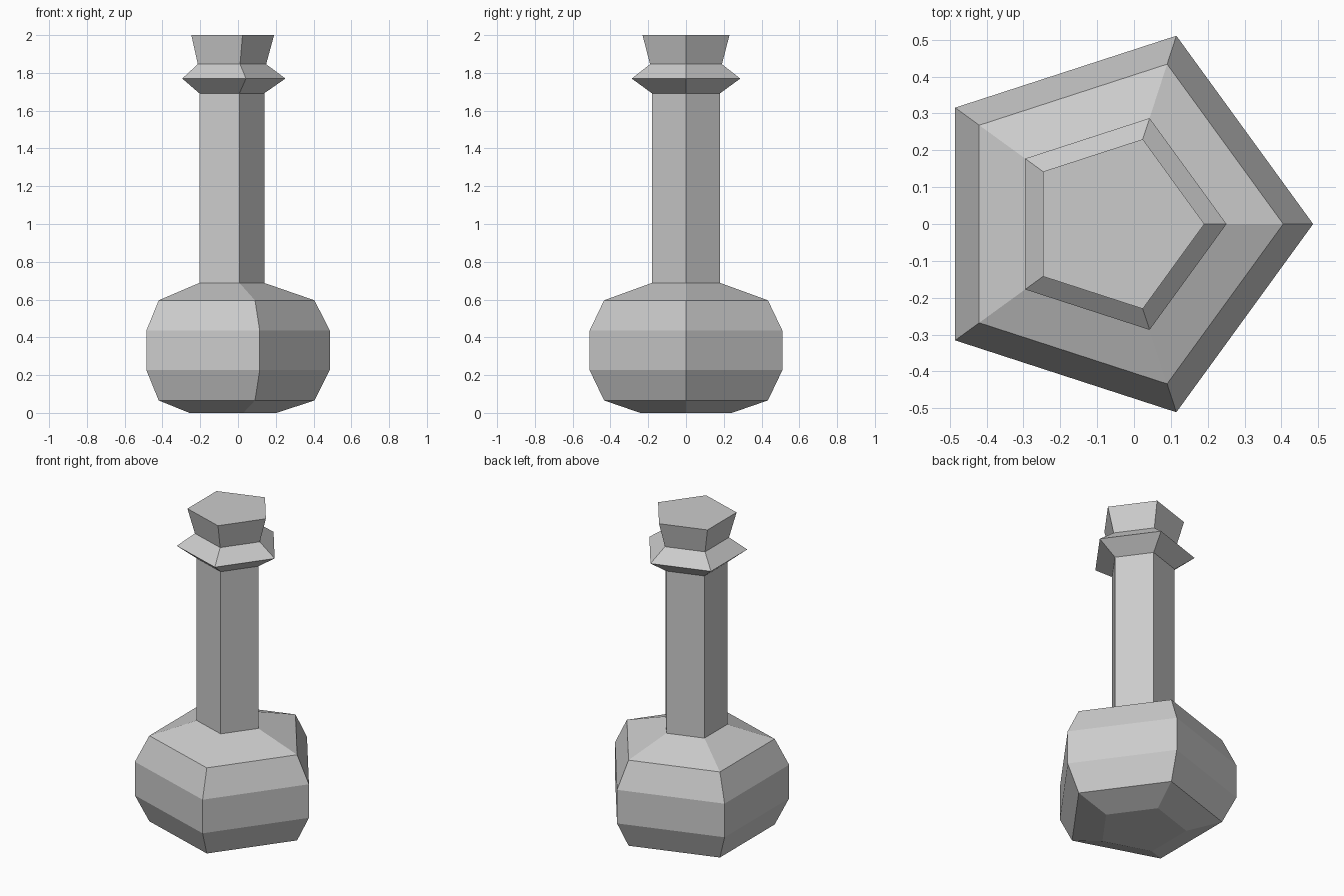
import bpy, bmesh, math

if "Cube" in bpy.data.objects:
    bpy.data.objects.remove(bpy.data.objects["Cube"])

SIDES = 5
CENTRE_X = -0.051  # the pentagon's axis, so its bounds centre on x = 0

# (radius, height) of each ring, from foot to lip
PROFILE = [
    (0.255, 0.0), (0.456, 0.066), (0.537, 0.227), (0.537, 0.435), (0.456, 0.596),  # belly
    (0.190, 0.688), (0.190, 1.692),                                                # neck
    (0.302, 1.770), (0.200, 1.846),                                                # collar
    (0.242, 2.0),                                                                  # lip
]


def ring(bm, radius, z):
    """One pentagon of vertices with a corner pointing to +x."""
    angles = [math.tau * i / SIDES for i in range(SIDES)]
    return [bm.verts.new((CENTRE_X + radius * math.cos(a), radius * math.sin(a), z))
            for a in angles]


bm = bmesh.new()
rings = [ring(bm, r, z) for r, z in PROFILE]

# Side walls
for low, high in zip(rings, rings[1:]):
    for i in range(SIDES):
        j = (i + 1) % SIDES
        bm.faces.new((low[i], low[j], high[j], high[i]))

# Closed foot and top
bm.faces.new(rings[0][::-1])
bm.faces.new(rings[-1])

mesh = bpy.data.meshes.new("bottle")
bm.to_mesh(mesh)
bm.free()
bottle = bpy.data.objects.new("bottle", mesh)
bpy.context.collection.objects.link(bottle)
